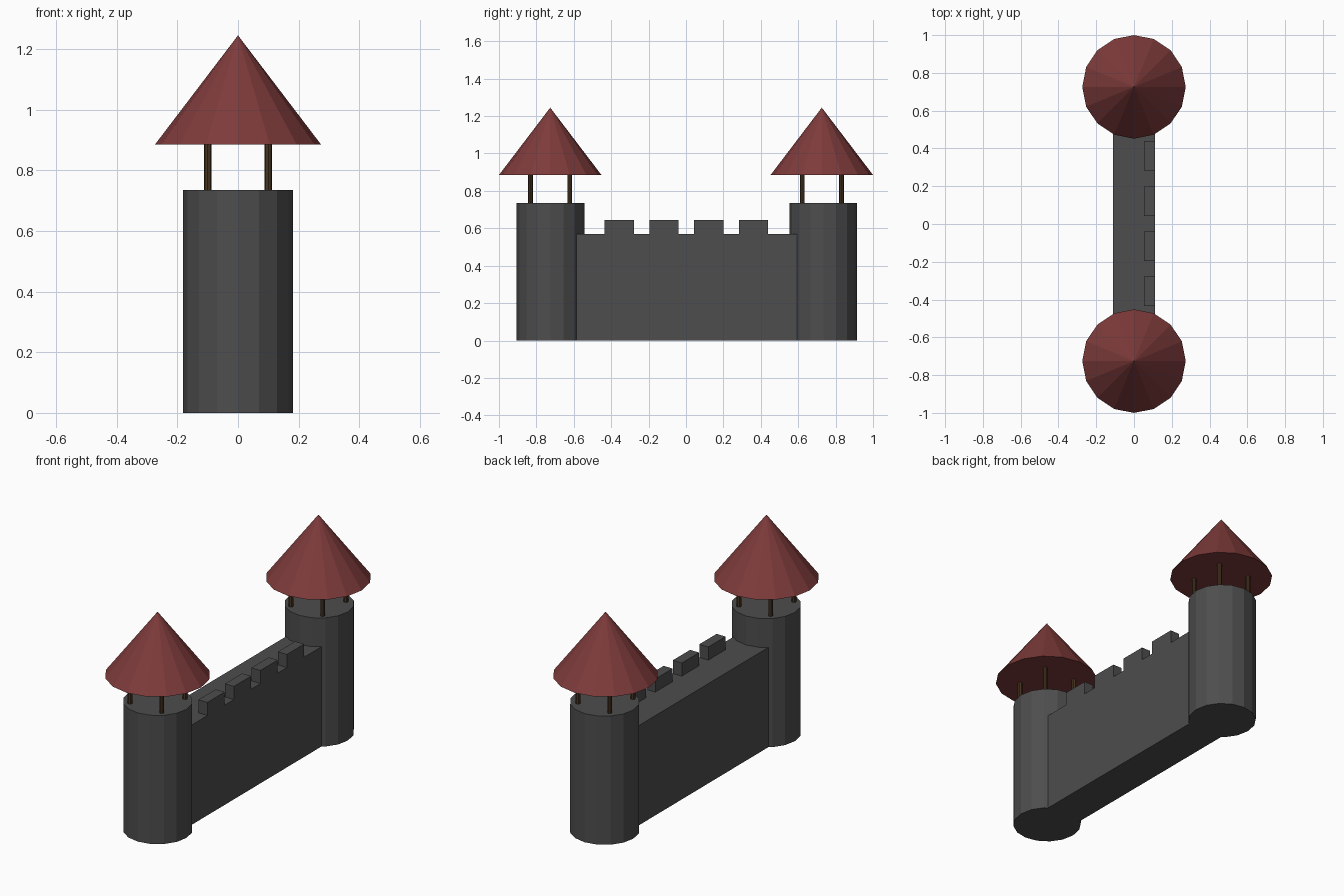
import bpy
import math

cube = bpy.data.objects.get("Cube")
if cube:
    bpy.data.objects.remove(cube, do_unlink=True)


def make_material(name, r, g, b):
    mat = bpy.data.materials.new(name)
    mat.use_nodes = True
    mat.diffuse_color = (r, g, b, 1)
    mat.node_tree.nodes["Principled BSDF"].inputs["Base Color"].default_value = (r, g, b, 1)
    return mat


stone = make_material("dark_stone", 0.075, 0.075, 0.075)
tiles = make_material("red_roof", 0.21, 0.043, 0.043)
wood = make_material("brown_wood", 0.065, 0.036, 0.016)


def finish(name, mat):
    obj = bpy.context.object
    obj.name = name
    obj.data.materials.append(mat)
    return obj


def box(name, mat, x0, x1, y0, y1, z0, z1):
    bpy.ops.mesh.primitive_cube_add(
        size=1, location=((x0 + x1) / 2, (y0 + y1) / 2, (z0 + z1) / 2))
    obj = finish(name, mat)
    obj.scale = (x1 - x0, y1 - y0, z1 - z0)
    return obj


def column(name, mat, x, y, z0, z1, radius, top_radius, sides):
    # Flat-sided cylinder or cone standing between two heights
    bpy.ops.mesh.primitive_cone_add(
        vertices=sides, radius1=radius, radius2=top_radius,
        depth=z1 - z0, location=(x, y, (z0 + z1) / 2))
    return finish(name, mat)


WALL_HALF = 0.111
WALL_TOP = 0.57
TOWER_TOP = 0.735
EAVES = 0.885

# Towers with four posts and a conical roof each
for side, tower_y, roof_y in (("front", -0.724, -0.726), ("back", 0.734, 0.726)):
    column(side + "_tower", stone, 0, tower_y, 0, TOWER_TOP, 0.181, 0.181, 16)
    column(side + "_roof", tiles, 0, roof_y, EAVES, 1.245, 0.274, 0, 16)
    for px in (-1, 1):
        for py in (-1, 1):
            column(side + "_roof_post", wood, px * 0.1, roof_y + py * 0.105,
                   TOWER_TOP - 0.01, EAVES + 0.01, 0.0125, 0.0125, 8)

# Wall joining the towers
box("wall", stone, -WALL_HALF, WALL_HALF, -0.72, 0.73, 0, WALL_TOP)

# Battlements along one edge of the wall
for i in range(4):
    y = 0.002 + (i - 1.5) * 0.239
    box("battlement", stone, 0.054, WALL_HALF, y - 0.078, y + 0.078,
        WALL_TOP, 0.645)
